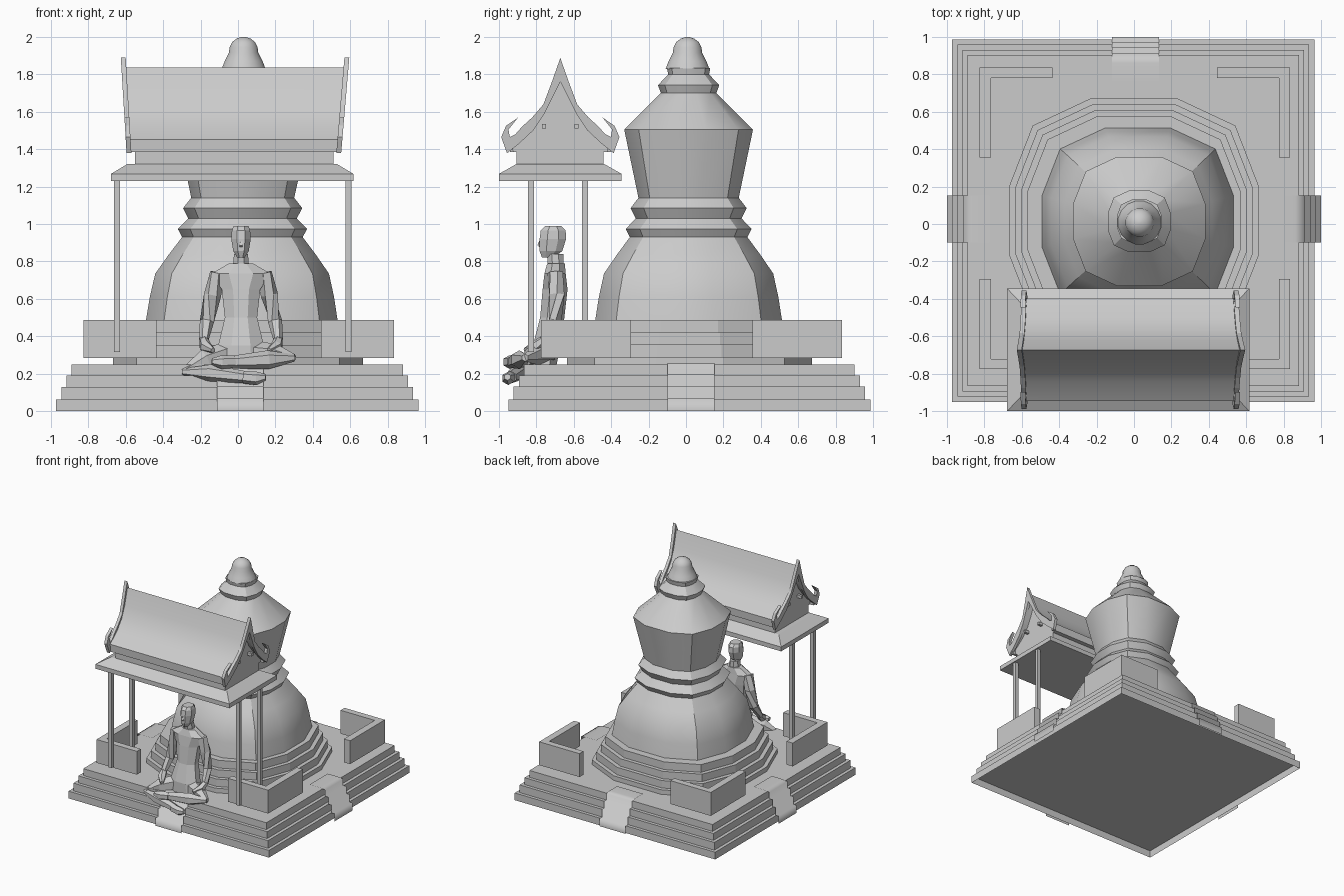
import bpy, bmesh, math
from mathutils import Vector

if "Cube" in bpy.data.objects:
    bpy.data.objects.remove(bpy.data.objects["Cube"])


def mesh(name, verts, faces):
    me = bpy.data.meshes.new(name)
    me.from_pydata(verts, [], faces)
    me.update()
    ob = bpy.data.objects.new(name, me)
    bpy.context.collection.objects.link(ob)
    return ob


def smooth(ob, deg=30):
    bpy.ops.object.select_all(action='DESELECT')
    ob.select_set(True)
    bpy.context.view_layer.objects.active = ob
    bpy.ops.object.shade_smooth_by_angle(angle=math.radians(deg))


def loft(name, poly, rings, bottom=True):
    """Stack of scaled copies of poly; ring = (z, cx, cy, rx, ry)."""
    n = len(poly)
    v = [(cx + rx * px, cy + ry * py, z) for z, cx, cy, rx, ry in rings for px, py in poly]
    f = [(i * n + j, i * n + (j + 1) % n, (i + 1) * n + (j + 1) % n, (i + 1) * n + j)
         for i in range(len(rings) - 1) for j in range(n)]
    f.append(tuple(range(len(v) - n, len(v))))
    if bottom:
        f.append(tuple(reversed(range(n))))
    return mesh(name, v, f)


def ngon(n, s=1.0):
    return [(s * math.cos(2 * math.pi * (k + .5) / n), s * math.sin(2 * math.pi * (k + .5) / n)) for k in range(n)]


SQUARE = [(1, 1), (-1, 1), (-1, -1), (1, -1)]
OCT = ngon(8, 1.06)
# uneven twelve-sided plan of the tower
q = [(1, .27), (.81, .76), (.34, .98)]
TWELVE = q + [(-x, y) for x, y in reversed(q)] + [(-x, -y) for x, y in q] + [(x, -y) for x, y in reversed(q)]


def box(name, x0, x1, y0, y1, z0, z1, bottom=True):
    c = ((x0 + x1) / 2, (y0 + y1) / 2, (x1 - x0) / 2, (y1 - y0) / 2)
    return loft(name, SQUARE, [(z0,) + c, (z1,) + c], bottom)


def limb(name, pts, sides=6):
    """Tapered tube through points (x, y, z, radius)."""
    P = [Vector(p[:3]) for p in pts]
    n, v = sides, []
    for i, p in enumerate(P):
        r = (P[min(i + 1, len(P) - 1)] - P[max(i - 1, 0)]).to_track_quat('Z', 'Y')
        v += [p + r @ Vector((x, y, 0)) for x, y in ngon(n, pts[i][3])]
    f = [(i * n + j, i * n + (j + 1) % n, (i + 1) * n + (j + 1) % n, (i + 1) * n + j)
         for i in range(len(P) - 1) for j in range(n)]
    f += [tuple(reversed(range(n))), tuple(range(len(v) - n, len(v)))]
    return mesh(name, v, f)


def prism(name, prof, xa, xb):
    """Extrude a (y, z) profile between two x functions of z."""
    n = len(prof)
    v = [(xa(z), y, z) for y, z in prof] + [(xb(z), y, z) for y, z in prof]
    f = [(j, (j + 1) % n, n + (j + 1) % n, n + j) for j in range(n)]
    f += [tuple(reversed(range(n))), tuple(range(n, 2 * n))]
    ob = mesh(name, v, f)
    bm = bmesh.new()
    bm.from_mesh(ob.data)
    bmesh.ops.recalc_face_normals(bm, faces=bm.faces)
    bm.to_mesh(ob.data)
    bm.free()
    return ob


# stepped square terrace, open underneath
for i, (h, z0, z1) in enumerate([(.968, 0, .063), (.94, .063, .13), (.912, .13, .19), (.884, .19, .25)]):
    box(f"terrace_step_{i}", -.004 - h, -.004 + h, .018 - h, .018 + h, z0, z1, bottom=False)

# stair ribbons on the four sides
steps = [(1, 0), (1, .067), (.97, .067), (.97, .134), (.942, .134), (.942, .195),
         (.91, .195), (.91, .25), (.86, .258), (.76, .258)]
for k, (shift, off) in enumerate([(0, .027), (0, -.008), (0, -.027), (-.025, .012)]):
    a = k * math.pi / 2
    c, s = round(math.cos(a)), round(math.sin(a))
    v = []
    for d, z in steps:
        for w in (-.125, .125):
            x, y = d + shift, w + off
            v.append((c * x - s * y, s * x + c * y, z))
    st = mesh(f"stair_{k}", v, [(2 * i, 2 * i + 1, 2 * i + 3, 2 * i + 2) for i in range(len(steps) - 1)])
    for p in st.data.polygons:
        p.use_smooth = True

# L-shaped corner walls
for name, sx, sy, ex, ey in [("back_left", -1, 1, -.435, .355), ("back_right", 1, 1, .444, .355),
                             ("front_left", -1, -1, -.435, -.295), ("front_right", 1, -1, .444, -.295)]:
    ox = .834 if sx > 0 else -.824
    oy = .835 if sy > 0 else -.775
    ix, iy = ox - sx * .06, oy - sy * .055
    pts = [(ox, oy), (ex, oy), (ex, iy), (ix, iy), (ix, ey), (ox, ey)]
    if sx * sy < 0:
        pts.reverse()
    loft("corner_wall_" + name, pts, [(.283, 0, 0, 1, 1), (.487, 0, 0, 1, 1)])

# tower plinth tiers
for i, (r, z0, z1) in enumerate([(.668, .25, .29), (.636, .29, .355), (.603, .355, .42), (.57, .42, .487)]):
    loft(f"plinth_tier_{i}", TWELVE, [(z0, 0, .018, r, r), (z1, 0, .018, r, r)], bottom=False)

# bell-shaped tower with mouldings, and a rounded crown
prof = [(.485, .512), (.61, .492), (.735, .464), (.835, .394), (.93, .322), (.973, .345), (1.03, .29),
        (1.085, .318), (1.14, .275), (1.505, .353), (1.70, .152), (1.742, .168), (1.80, .112), (1.835, .119)]
smooth(loft("bell_tower", TWELVE, [(z, .02 + .008 * min(1, z - .485), .014, r, r * .995) for z, r in prof],
            bottom=False))
crown = [(1.83, .119), (1.87, .103), (1.915, .08), (1.945, .076), (1.972, .062), (1.991, .037), (2.0, .008)]
smooth(loft("crown", ngon(16), [(z, .03, .008, r, r) for z, r in crown], bottom=False), 40)

# pavilion posts
for i, (x, y) in enumerate([(a, b) for a in (-.646, .589) for b in (-.829, -.54)]):
    box(f"pavilion_post_{i}", x - .016, x + .016, y - .016, y + .016, .315, 1.24)

# eave plate, hip skirt and band
cx, cy = -.031, -.672
loft("eave_skirt", SQUARE, [(1.23, cx, cy, .647, .328), (1.268, cx, cy, .647, .328), (1.32, cx, cy, .56, .236)])
box("roof_band", -.55, .51, -.905, -.44, 1.32, 1.40)

# curved gable roof shell with fascia, gable infill and purlins
half = [(0, 1.835), (.05, 1.70), (.10, 1.605), (.17, 1.525), (.273, 1.45), (.27, 1.385)]
full = [(cy - y, z) for y, z in reversed(half)] + [(cy + y, z) for y, z in half[1:]]
inner = [(cy + (y - cy) * .93, z - (.02 if z > 1.4 else 0)) for y, z in full]


def left(z):
    return -.584 - (z - 1.39) * .06


def right(z):
    return .54 + (z - 1.39) * .085


smooth(prism("roof_shell", full + inner[::-1], left, right), 25)
prism("gable_infill", inner, lambda z: -.55, lambda z: .51)
for i, dy in enumerate((-.087, .087)):
    box(f"purlin_{i}", -.59, .55, cy + dy - .011, cy + dy + .011, 1.51, 1.535)

# leaning bargeboards with upturned hooks
outer = [(0, 1.888), (.045, 1.76), (.09, 1.64), (.15, 1.57), (.205, 1.52), (.24, 1.48), (.27, 1.465),
         (.277, 1.505), (.225, 1.57), (.29, 1.525), (.316, 1.465), (.285, 1.378)]
under = [(.22, 1.43), (.145, 1.50), (.085, 1.59)]
hb = outer + under
board = [(cy + y, z) for y, z in hb] + [(cy, 1.76)] + [(cy - y, z) for y, z in reversed(hb[1:])]
prism("bargeboard_left", board, lambda z: left(z) - .012, lambda z: left(z) + .014)
prism("bargeboard_right", board, lambda z: right(z) - .014, lambda z: right(z) + .012)

# seated figure: torso, neck, head
fx = .016
loft("figure_torso", OCT, [(.25, fx, -.755, .135, .065), (.35, fx, -.745, .125, .075), (.50, fx, -.715, .088, .066),
                           (.65, fx, -.70, .105, .068), (.735, fx, -.70, .16, .058), (.79, fx, -.695, .065, .048)])
loft("figure_neck", OCT, [(.76, fx, -.695, .045, .042), (.84, fx, -.70, .038, .045)])
loft("figure_head", OCT, [(.82, fx, -.74, .02, .03), (.855, fx, -.722, .042, .062), (.92, fx, -.712, .053, .072),
                          (.965, fx, -.71, .05, .068), (.988, fx, -.71, .042, .045)])
limb("figure_nose", [(fx, -.77, .935, .006), (fx, -.786, .885, .012), (fx, -.77, .875, .008)], 4)

# arms resting on the knees, mirrored
for side, s in (("left", -1), ("right", 1)):
    limb(f"figure_arm_{side}", [(fx + s * .125, -.70, .74, .042), (fx + s * .152, -.69, .62, .046),
                                (fx + s * .182, -.70, .48, .038), (fx + s * .20, -.76, .38, .026)])
    limb(f"figure_hand_{side}", [(fx + s * .20, -.755, .385, .024), (fx + s * .19, -.80, .345, .034),
                                 (fx + s * .15, -.86, .325, .014)])

# crossed legs
limb("right_thigh", [(.09, -.75, .31, .065), (.2, -.81, .305, .055), (.30, -.86, .285, .02)])
limb("right_shin", [(.30, -.86, .285, .02), (.16, -.89, .275, .05), (-.03, -.92, .262, .034)])
limb("right_foot", [(-.02, -.925, .265, .034), (-.09, -.945, .262, .036), (-.14, -.95, .265, .018)])
limb("left_thigh", [(-.07, -.75, .305, .065), (-.18, -.81, .27, .058), (-.295, -.86, .21, .018)])
limb("left_shin", [(-.295, -.86, .21, .018), (-.15, -.90, .205, .045), (.05, -.935, .18, .032)])
limb("left_foot", [(.03, -.94, .182, .034), (.10, -.95, .175, .036), (.148, -.955, .182, .018)])
